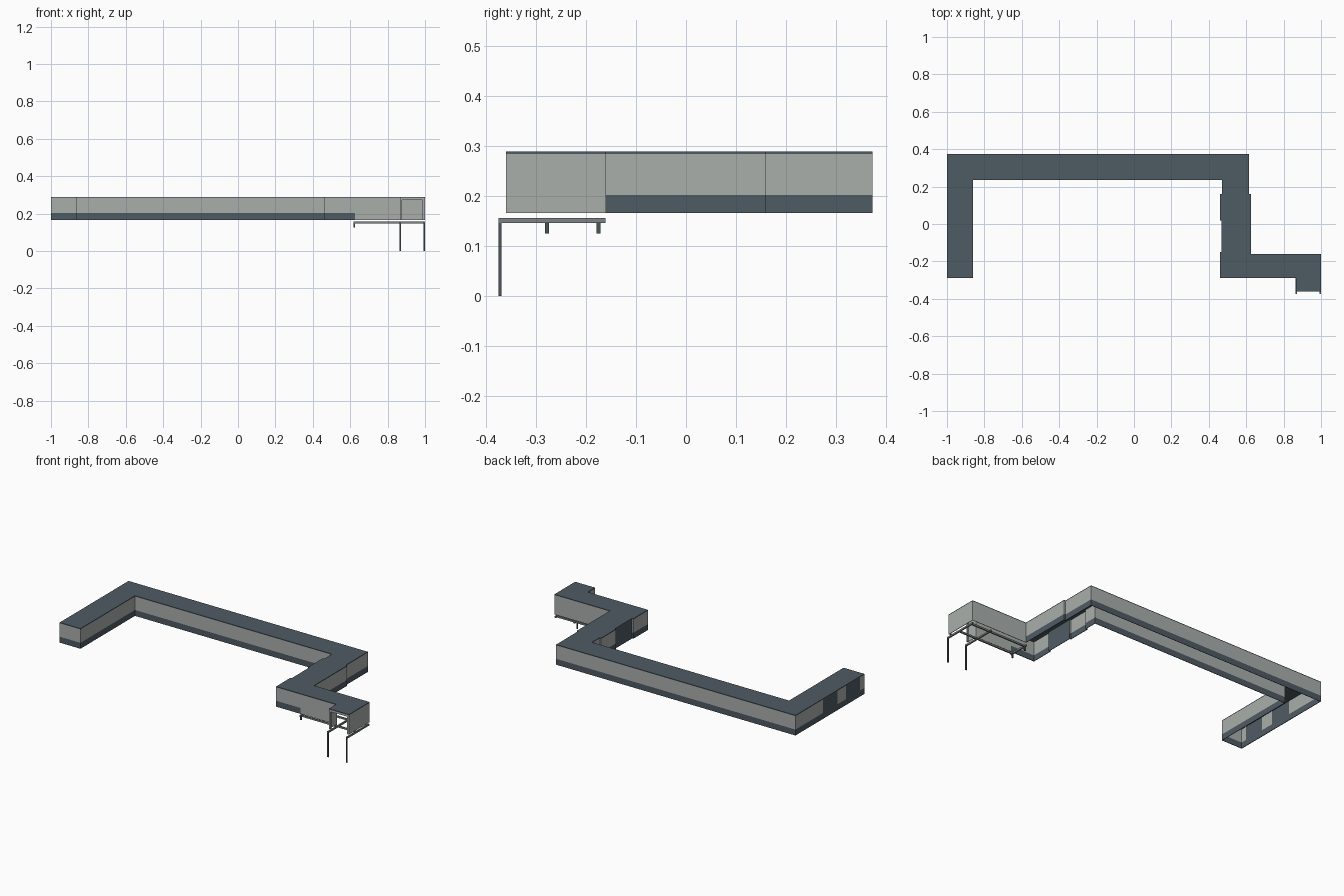
import bpy, bmesh

if "Cube" in bpy.data.objects:
    bpy.data.objects.remove(bpy.data.objects["Cube"])


def material(name, rgb):
    m = bpy.data.materials.new(name)
    m.diffuse_color = (*rgb, 1)
    m.use_nodes = True
    m.node_tree.nodes["Principled BSDF"].inputs["Base Color"].default_value = m.diffuse_color
    return m


LIGHT = material("pale grey cladding", (0.40, 0.43, 0.41))
DARK = material("slate blue grey", (0.078, 0.105, 0.125))
STEEL = material("grey steel", (0.21, 0.23, 0.23))
LEG = material("dark steel", (0.07, 0.09, 0.095))

Z0, Z1, Z2, Z3 = 0.167, 0.203, 0.285, 0.29


def finish(bm, name, mats):
    me = bpy.data.meshes.new(name)
    bm.to_mesh(me)
    bm.free()
    for m in mats:
        me.materials.append(m)
    ob = bpy.data.objects.new(name, me)
    bpy.context.collection.objects.link(ob)
    return ob


def box(name, lo, hi, mat):
    bm = bmesh.new()
    bmesh.ops.create_cube(bm, size=1)
    for v in bm.verts:
        v.co = [(a + b) / 2 + c * (b - a) for a, b, c in zip(lo, hi, v.co)]
    return finish(bm, name, [mat])


# Plan outline, counter-clockwise; each point carries the kind of wall that follows it
# w = banded wall, d = dark upper panel, a = plain wall of the entrance arm, o = open doorway
plan = [
    (-1, -0.29, "w"), (-0.86, -0.29, "w"), (-0.86, 0.235, "w"), (0.47, 0.235, "w"),
    (0.47, 0.16, "w"), (0.46, 0.16, "w"), (0.46, 0.02, "w"), (0.468, 0.02, "d"),
    (0.468, -0.15, "w"), (0.46, -0.15, "w"), (0.46, -0.29, "w"), (0.625, -0.29, "a"),
    (0.865, -0.29, "a"), (0.865, -0.352, "o"), (1, -0.352, "a"), (1, -0.16, "a"),
    (0.625, -0.16, "w"), (0.625, 0.16, "w"), (0.615, 0.16, "w"), (0.615, 0.373, "w"),
    (-1, 0.373, "w"), (-1, 0.11, "d"), (-1, -0.03, "w"), (-1, -0.115, "d"),
    (-1, -0.25, "w"),
]

# Walls with the dark lower band, open underneath
bm = bmesh.new()
rings = [[bm.verts.new((x, y, z)) for x, y, _ in plan] for z in (Z0, Z1, Z2)]
for i, (_, _, kind) in enumerate(plan):
    j = (i + 1) % len(plan)
    if kind == "o":
        continue
    for level in (0, 1):
        a, b = rings[level], rings[level + 1]
        f = bm.faces.new((a[i], a[j], b[j], b[i]))
        f.material_index = int(kind == "d" or (kind == "w" and level == 0))
loose = [v for v in bm.verts if not v.link_faces]
bmesh.ops.delete(bm, geom=loose, context="VERTS")
walls = finish(bm, "corridor_walls", [LIGHT, DARK])
solid = walls.modifiers.new("thickness", "SOLIDIFY")
solid.thickness = 0.004
solid.offset = -1

# Flat roof
bm = bmesh.new()
face = bm.faces.new([bm.verts.new((x, y, Z2)) for x, y, _ in plan])
res = bmesh.ops.extrude_face_region(bm, geom=[face])
for v in res["geom"]:
    if isinstance(v, bmesh.types.BMVert):
        v.co.z = Z3
bmesh.ops.recalc_face_normals(bm, faces=bm.faces)
finish(bm, "flat_roof", [DARK])

# Doorway surround at the end of the arm
box("door_jamb_left", (0.865, -0.36, Z0), (0.876, -0.35, Z2), LIGHT)
box("door_jamb_right", (0.987, -0.36, Z0), (1, -0.35, Z2), LIGHT)
box("door_lintel", (0.876, -0.36, 0.274), (0.987, -0.35, Z2), LIGHT)
box("door_roof_edge", (0.865, -0.36, Z2), (1, -0.352, Z3), DARK)

# Support frame under the arm
B0, B1, T = 0.147, 0.157, 0.008
for x, y0 in ((0.617, -0.29), (0.864, -0.375), (0.991, -0.375)):
    box("frame_cross_beam", (x, y0, B0), (x + T, -0.161, B1), STEEL)
for y in (-0.282, -0.179):
    box("frame_long_beam", (0.617, y, B0), (0.999, y + T, B1), STEEL)
    box("frame_stub", (0.617, y, 0.125), (0.617 + T, y + T, B0), LEG)
for x in (0.864, 0.991):
    box("front_leg", (x, -0.375, 0), (x + T, -0.369, B0), LEG)
